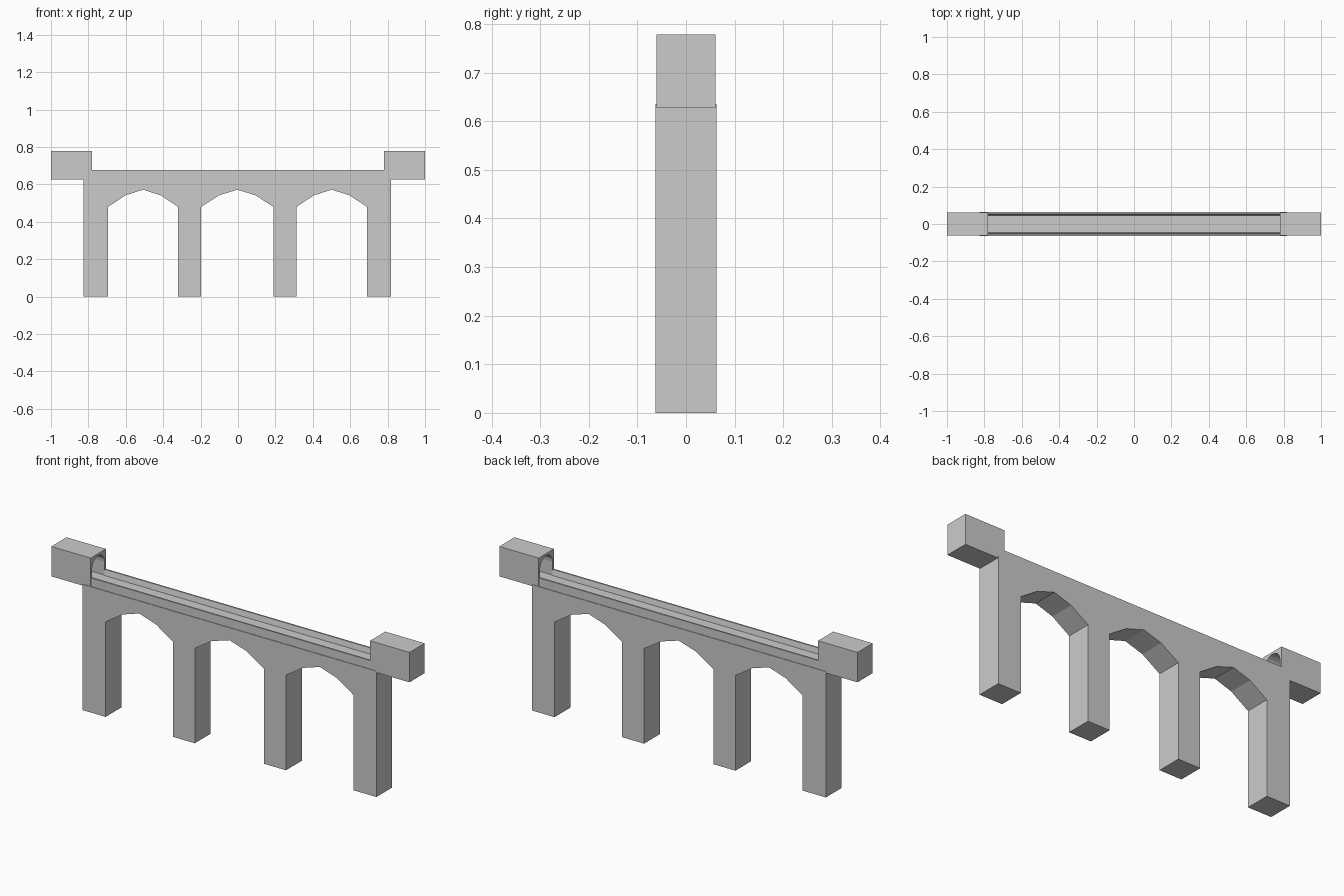
import bpy, bmesh, math

if "Cube" in bpy.data.objects:
    bpy.data.objects.remove(bpy.data.objects["Cube"])


def extrude(name, pts, vec):
    """Solid prism from a closed 3D outline swept along vec."""
    bm = bmesh.new()
    face = bm.faces.new([bm.verts.new(p) for p in pts])
    res = bmesh.ops.extrude_face_region(bm, geom=[face])
    verts = [g for g in res["geom"] if isinstance(g, bmesh.types.BMVert)]
    bmesh.ops.translate(bm, verts=verts, vec=vec)
    bmesh.ops.recalc_face_normals(bm, faces=bm.faces)
    me = bpy.data.meshes.new(name)
    bm.to_mesh(me)
    bm.free()
    ob = bpy.data.objects.new(name, me)
    bpy.context.collection.objects.link(ob)
    return ob


# Arcade: four piers joined by three faceted arches
W = 0.063
piers = [(-0.825, -0.695), (-0.32, -0.197), (0.19, 0.312), (0.69, 0.817)]
outline = [(piers[0][0], 0.635), (piers[0][0], 0)]
for (_, a), (b, _) in zip(piers, piers[1:]):
    mid, half = (a + b) / 2, (b - a) / 2
    outline += [(a, 0), (a, 0.48)]
    outline += [(mid + half * t, z) for t, z in ((-0.5, 0.542), (0, 0.572), (0.5, 0.542))]
    outline += [(b, 0.48), (b, 0)]
outline += [(piers[-1][1], 0), (piers[-1][1], 0.635)]
extrude("arcade", [(x, -W, z) for x, z in outline], (0, 2 * W, 0))

# Water channel: open trough with thin side walls
half = [(0.06, 0.63), (0.06, 0.678), (0.052, 0.678), (0.046, 0.65)]
section = half + [(-y, z) for y, z in reversed(half)]
extrude("channel", [(-0.78, y, z) for y, z in section], (1.56, 0, 0))

# End blocks, each hollowed by a round-topped tunnel facing the channel
R = 0.05
arch = [(-R, 0.65), (R, 0.65)]
arch += [(R * math.cos(math.pi * i / 10), 0.717 + R * math.sin(math.pi * i / 10)) for i in range(11)]
for side, label in ((-1, "left"), (1, "right")):
    box = [(-0.0605, 0.627), (0.0605, 0.627), (0.0605, 0.778), (-0.0605, 0.778)]
    block = extrude(label + "_end_block", [(side * 0.78, y, z) for y, z in box], (side * 0.22, 0, 0))
    cutter = extrude(label + "_tunnel_cutter", [(side * 0.75, y, z) for y, z in arch], (side * 0.2, 0, 0))
    cutter.hide_render = True
    cutter.hide_set(True)
    mod = block.modifiers.new("tunnel", "BOOLEAN")
    mod.operation = "DIFFERENCE"
    mod.solver = "EXACT"
    mod.object = cutter
